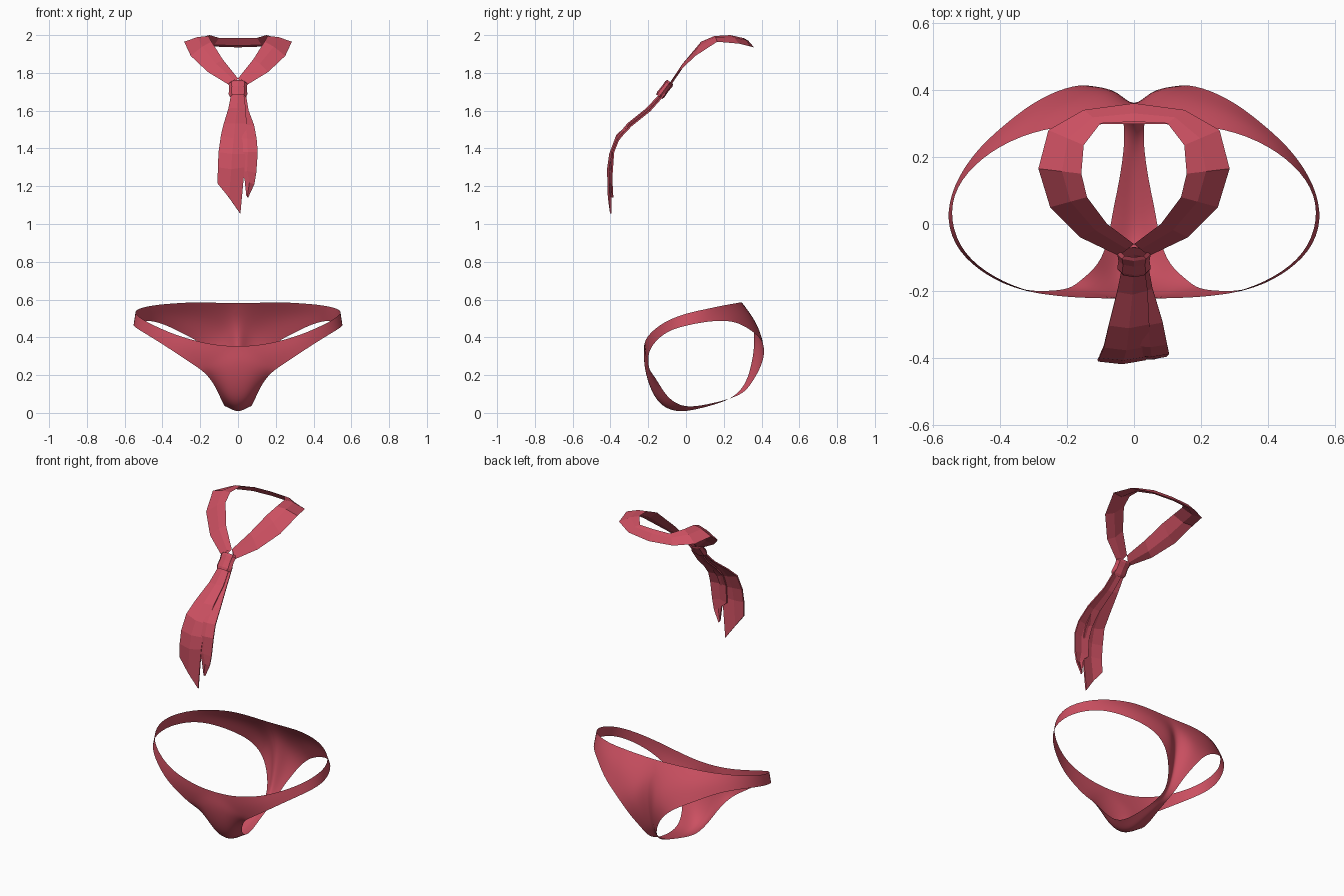
import bpy, bmesh, math
from mathutils import Vector, Matrix

red = bpy.data.materials.new("rose_red")
red.diffuse_color = (0.60, 0.08, 0.12, 1)


def make(name, verts, faces, flip=False):
    me = bpy.data.meshes.new(name)
    me.from_pydata([tuple(v) for v in verts], [], faces)
    ob = bpy.data.objects.new(name, me)
    bpy.context.collection.objects.link(ob)
    me.materials.append(red)
    bm = bmesh.new()
    bm.from_mesh(me)
    bmesh.ops.recalc_face_normals(bm, faces=bm.faces)
    if flip:
        bmesh.ops.reverse_faces(bm, faces=bm.faces)
    bm.to_mesh(me)
    bm.free()
    return ob


def mirror(ob):
    m = ob.modifiers.new("mirror", 'MIRROR')
    m.use_clip = True
    m.merge_threshold = 0.002


def loft(rows, closed=False):
    """Quads between neighbouring rows of equal length."""
    n = len(rows[0])
    verts = [p for r in rows for p in r]
    faces = []
    for i in range(len(rows) if closed else len(rows) - 1):
        j = (i + 1) % len(rows)
        for k in range(n - 1):
            faces.append((i * n + k, i * n + k + 1, j * n + k + 1, j * n + k))
    return verts, faces


# Briefs: half loft from waist / centre seam to leg opening (outer, leg edge, bulge y)
waist = [
    ((0, -.222, .35), (.205, -.195, .235), -.008),
    ((.14, -.222, .36), (.25, -.20, .265), -.005),
    ((.30, -.21, .40), (.34, -.20, .325), -.003),
    ((.42, -.16, .45), (.44, -.155, .39), 0),
    ((.51, -.09, .495), (.525, -.085, .44), 0),
    ((.55, .01, .53), (.562, .01, .465), 0),
    ((.535, .11, .55), (.54, .115, .485), 0),
    ((.455, .20, .57), (.475, .215, .49), 0),
    ((.34, .265, .58), (.40, .285, .475), .01),
    ((.20, .298, .588), (.30, .365, .425), .025),
    ((0, .298, .577), (.20, .41, .375), .03),
]
seam = [
    ((0, .335, .48), (.13, .417, .31), .035),
    ((0, .347, .37), (.085, .395, .24), .025),
    ((0, .337, .25), (.05, .358, .175), .01),
    ((0, .31, .145), (.03, .315, .11), 0),
    ((0, .24, .072), (.027, .24, .076), 0),
    ((0, .13, .035), (.043, .13, .048), 0),
    ((0, .03, .01), (.065, .03, .03), 0),
    ((0, -.04, -.002), (.075, -.04, .04), -.005),
    ((0, -.115, .02), (.095, -.10, .085), -.02),
    ((0, -.17, .08), (.12, -.135, .14), -.02),
    ((0, -.21, .18), (.155, -.165, .19), -.015),
    ((0, -.228, .28), (.18, -.185, .215), -.01),
]
rows = []
for a, b, bulge in waist + seam:
    a, b = Vector(a), Vector(b)
    rows.append([a, a.lerp(b, .5) + Vector((0, bulge, -abs(bulge) * .4 if a.z < .1 else 0)), b])
briefs = make("briefs", *loft(rows, closed=True))
mirror(briefs)
sub = briefs.modifiers.new("smooth", 'SUBSURF')
sub.levels = sub.render_levels = 2
for p in briefs.data.polygons:
    p.use_smooth = True

# Collar: half ring of folded cloth (outer edge, inner edge)
collar_pts = [
    ((0, .36, 1.935), (0, .305, 1.985)),
    ((.15, .34, 1.94), (.10, .30, 1.985)),
    ((.255, .28, 1.955), (.15, .235, 2.0)),
    ((.285, .165, 1.965), (.157, .15, 1.995)),
    ((.25, .05, 1.89), (.14, .08, 1.965)),
    ((.16, -.04, 1.805), (.08, 0, 1.87)),
    ((.045, -.095, 1.735), (0, -.06, 1.77)),
]
rows = []
for a, b in collar_pts:
    a, b = Vector(a), Vector(b)
    low = a.lerp(b, .5) - Vector((0, 0, .015))
    rows.append([a, a.lerp(b, .55) + Vector((0, 0, .008)), b, low, a])
collar = make("collar", *loft(rows))
mirror(collar)

# Knot: flattened eight-sided barrel along the cloth direction
axis = Vector((0, -.6, -.8))
across = Vector((0, -.8, .6))
rows = []
for t, s in ((-.052, .8), (-.04, 1), (-.01, .93), (.03, 1), (.045, .85)):
    c = Vector((0, -.115, 1.71)) + axis * t
    ring = [c + Vector((.05 * s * math.cos(a), 0, 0)) + across * (.024 * s * math.sin(a))
            for a in [math.tau * k / 8 for k in range(9)]]
    rows.append(ring)
make("knot", *loft(rows))


# Tails: left x, left z, right x, right z, y
def tail(name, pts, lift):
    rows = []
    for xl, zl, xr, zr, y, zm in pts:
        mid = Vector(((xl + xr) / 2, y - lift, zm))
        rows.append([Vector((xl, y, zl)), mid, Vector((xr, y + .004, zr))])
    ob = make(name, *loft(rows))
    s = ob.modifiers.new("cloth", 'SOLIDIFY')
    s.thickness = .008
    s.offset = 0


tail("front_tail", [
    (-.035, 1.69, .03, 1.69, -.125, 1.69),
    (-.05, 1.61, .04, 1.61, -.20, 1.61),
    (-.075, 1.53, .045, 1.53, -.30, 1.53),
    (-.09, 1.47, .045, 1.44, -.365, 1.45),
    (-.103, 1.38, .04, 1.37, -.395, 1.37),
    (-.106, 1.30, .035, 1.30, -.406, 1.29),
    (-.108, 1.215, .012, 1.055, -.402, 1.14),
], .008)
tail("back_tail", [
    (-.02, 1.69, .04, 1.69, -.115, 1.69),
    (-.01, 1.60, .055, 1.60, -.195, 1.60),
    (.0, 1.52, .085, 1.52, -.295, 1.52),
    (.0, 1.45, .098, 1.45, -.36, 1.45),
    (.0, 1.38, .104, 1.38, -.388, 1.38),
    (.0, 1.27, .096, 1.27, -.396, 1.28),
    (.035, 1.24, .085, 1.21, -.396, 1.22),
    (.045, 1.15, .052, 1.14, -.392, 1.145),
], .004)
